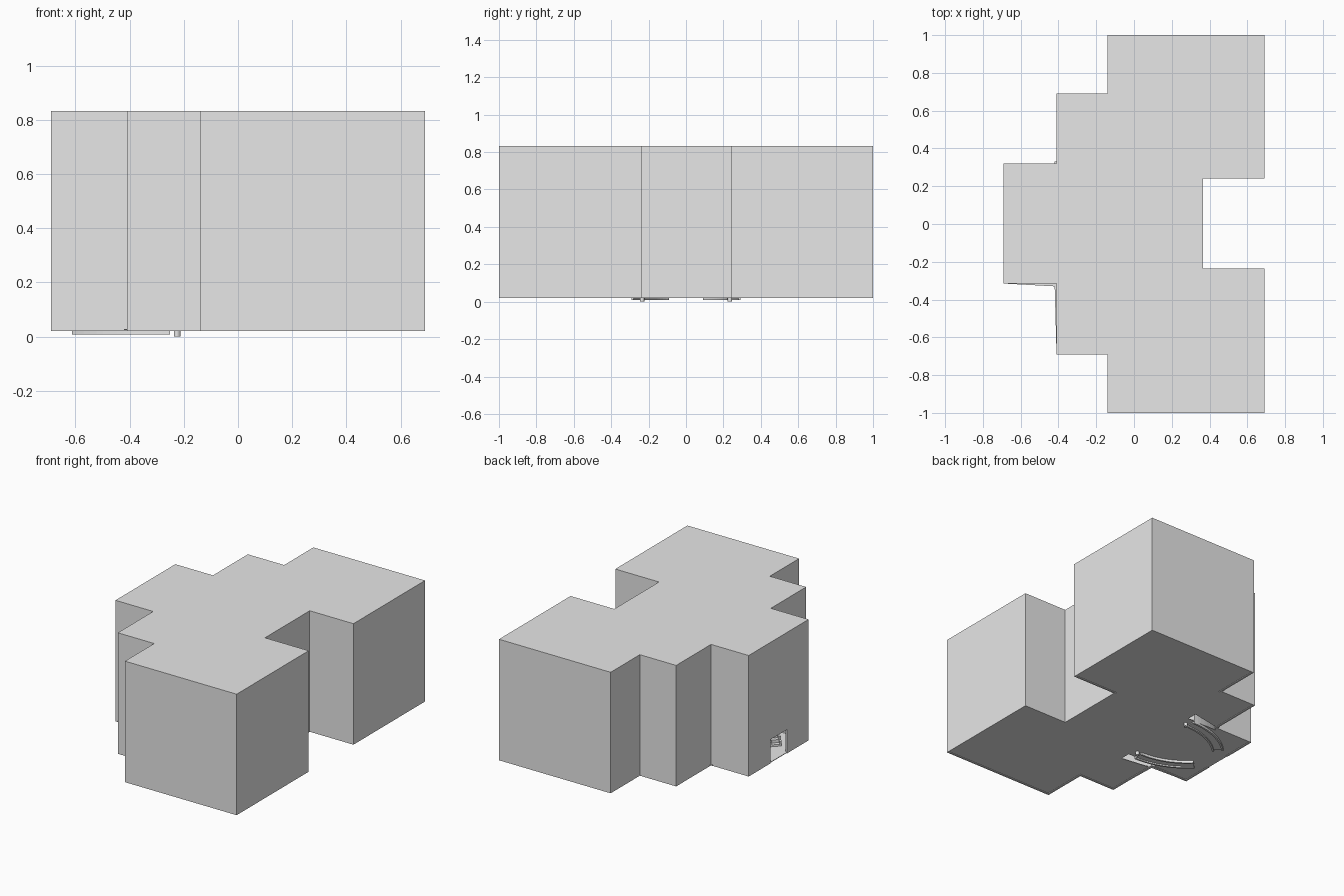
import bpy, bmesh, math

cube = bpy.data.objects.get("Cube")
if cube:
    bpy.data.objects.remove(cube, do_unlink=True)

grey = bpy.data.materials.new("plain grey")
grey.use_nodes = True
grey.diffuse_color = (0.8, 0.8, 0.8, 1)
grey.node_tree.nodes["Principled BSDF"].inputs["Base Color"].default_value = (0.8, 0.8, 0.8, 1)

BASE, TOP, DOOR_TOP, WALL = 0.02, 0.833, 0.18, 0.012
DOOR = 0.088

# Building plan, counter-clockwise, with door jambs on the -x wall
PLAN = [(.69, -1), (.69, -.235), (.365, -.235), (.365, .24), (.69, .24), (.69, 1),
        (-.14, 1), (-.14, .69), (-.41, .69), (-.41, .32), (-.69, .32),
        (-.69, DOOR), (-.69, -DOOR),
        (-.69, -.315), (-.41, -.315), (-.41, -.69), (-.14, -.69), (-.14, -1)]


def finish(name, bm, solid=0):
    mesh = bpy.data.meshes.new(name)
    bm.to_mesh(mesh)
    bm.free()
    mesh.materials.append(grey)
    ob = bpy.data.objects.new(name, mesh)
    bpy.context.collection.objects.link(ob)
    if solid:
        mod = ob.modifiers.new("thickness", 'SOLIDIFY')
        mod.thickness = solid
        mod.offset = -1
        mod.use_even_offset = True
    return ob


def ring(bm, points, z):
    return [bm.verts.new((x, y, z)) for x, y in points]


def prism(bm, points, low, high):
    a, b = ring(bm, points, low), ring(bm, points, high)
    n = len(points)
    bm.faces.new(a[::-1])
    bm.faces.new(b)
    for i in range(n):
        j = (i + 1) % n
        bm.faces.new((a[i], a[j], b[j], b[i]))


# Walls and flat roof as one thin shell with a doorway left open
bm = bmesh.new()
levels = [ring(bm, PLAN, z) for z in (BASE, DOOR_TOP, TOP)]
for row, (low, high) in enumerate(zip(levels, levels[1:])):
    for i in range(len(PLAN)):
        j = (i + 1) % len(PLAN)
        is_door = row == 0 and PLAN[i] == (-.69, DOOR)
        if not is_door:
            bm.faces.new((low[i], low[j], high[j], high[i]))
bm.faces.new(levels[-1])
finish("walls_and_roof", bm, WALL)

# Floor with an open well beside each staircase
bm = bmesh.new()
wells = [[(-.2, s * .29), (-.42, s * .29), (-.42, s * .33), (-.2, s * .36)] for s in (1, -1)]
edges = []
for loop in [PLAN] + wells:
    vs = ring(bm, loop, BASE + .008)
    edges += [bm.edges.new((vs[i], vs[(i + 1) % len(vs)])) for i in range(len(vs))]
bmesh.ops.triangle_fill(bm, edges=edges, use_beauty=True, normal=(0, 0, 1))
finish("floor", bm, .004)

# Curved twin staircases: treads between two side strings that dip below the floor
STEPS = 14
CX, CY = -.25, .22


def arc(side, radius, t):
    a = math.radians(-135 + 45 * t)
    return CX + radius * math.cos(a), side * (CY + radius * math.sin(a))


def sector(bm, side, r0, r1, t0, t1, low, high):
    pts = [arc(side, r0, t0), arc(side, r1, t0), arc(side, r1, t1), arc(side, r0, t1)]
    prism(bm, pts, low, high)


for side, label in ((1, "back"), (-1, "front")):
    treads, strings = bmesh.new(), bmesh.new()
    for i in range(STEPS):
        t0, t1 = i / STEPS, (i + 1) / STEPS
        z = BASE + .02 * (i + 1)
        sector(treads, side, .45, .50, t0, t1, BASE - .003, z)
        for r in (.44, .50):
            sector(strings, side, r, r + .012, t0, t1, .008, z + .02)
    for bm, part in ((treads, "stair_treads"), (strings, "stair_strings")):
        bmesh.ops.recalc_face_normals(bm, faces=bm.faces)
        finish(label + "_" + part, bm)
    # Newel post at the head of the stairs
    bpy.ops.mesh.primitive_cylinder_add(vertices=12, radius=.012, depth=.3,
                                        location=(-.225, side * .235, .15))
    post = bpy.context.object
    post.name = label + "_newel_post"
    post.data.materials.append(grey)

# Upper landing reached by both flights
bm = bmesh.new()
prism(bm, [(-.25, -.3), (.3, -.3), (.3, .3), (-.25, .3)], .29, .31)
finish("upper_landing", bm)
